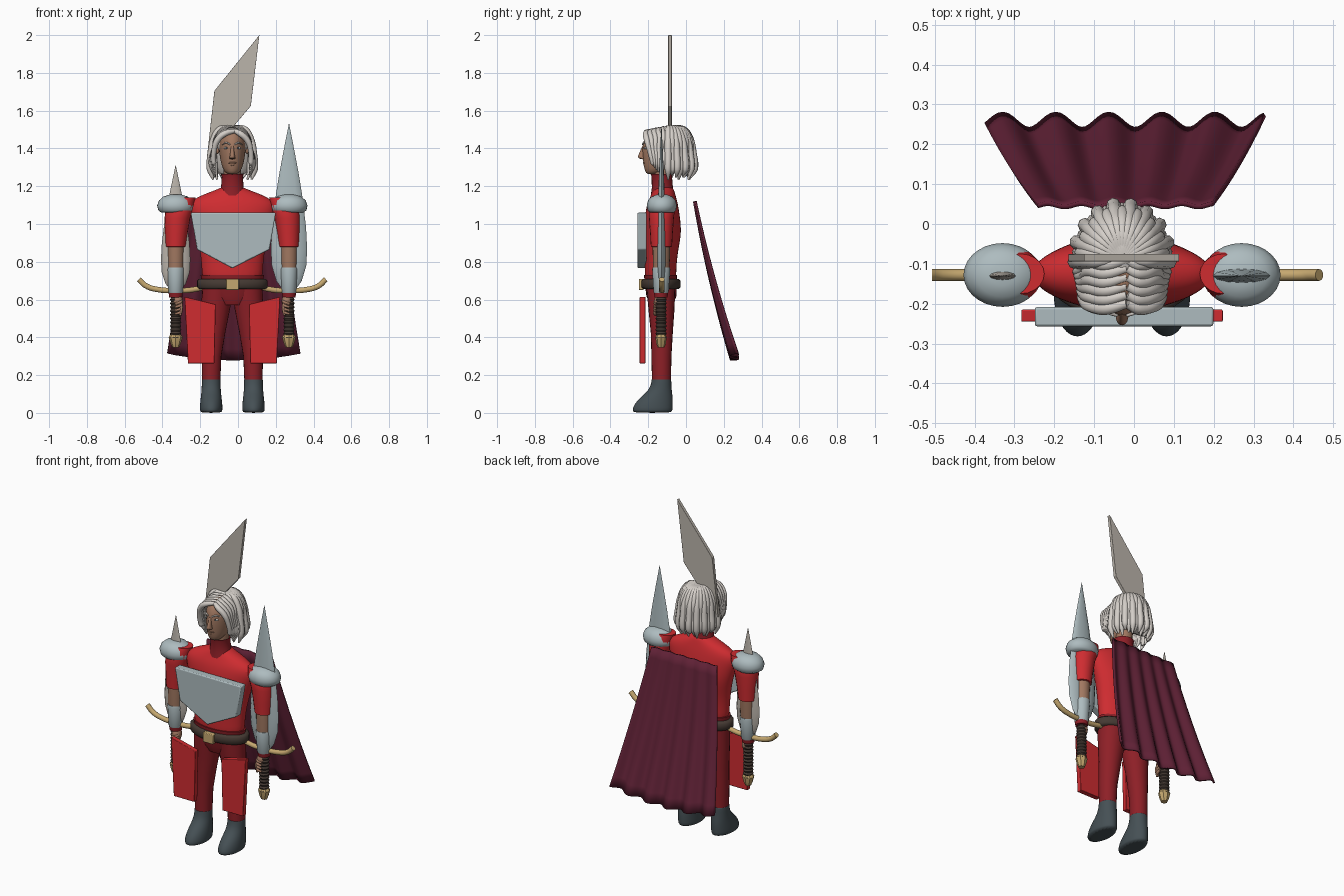
import bpy, bmesh, math
from mathutils import Vector, Matrix

if "Cube" in bpy.data.objects:
    bpy.data.objects.remove(bpy.data.objects["Cube"])

CENTRE = -0.03   # the body stands slightly to its right; parts are placed relative to it
ARM = 0.3


def material(name, *rgb):
    mat = bpy.data.materials.new(name)
    mat.use_nodes = True
    mat.diffuse_color = (*rgb, 1)
    mat.node_tree.nodes["Principled BSDF"].inputs["Base Color"].default_value = (*rgb, 1)
    return mat


red = material("bright red", .62, .025, .03)
dark_red = material("dark red", .27, .014, .02)
steel = material("blue grey steel", .42, .5, .52)
bone = material("warm grey", .5, .46, .41)
skin = material("brown skin", .36, .19, .12)
silver = material("silver hair", .66, .62, .58)
slate = material("dark slate", .06, .08, .09)
gold = material("gold", .56, .39, .16)
brown = material("dark brown", .06, .042, .033)
wine = material("wine", .115, .015, .036)


def finish(name, bm, mat, subdivide=0, angle=40):
    bmesh.ops.recalc_face_normals(bm, faces=bm.faces)
    mesh = bpy.data.meshes.new(name)
    bm.to_mesh(mesh)
    bm.free()
    mesh.materials.append(mat)
    for face in mesh.polygons:
        face.use_smooth = True
    mesh.set_sharp_from_angle(angle=math.radians(angle))
    obj = bpy.data.objects.new(name, mesh)
    bpy.context.collection.objects.link(obj)
    obj.location.x = CENTRE
    if subdivide:
        obj.modifiers.new("Smooth", "SUBSURF").levels = subdivide
        obj.modifiers["Smooth"].render_levels = subdivide
    return obj


def loft(name, mat, rings, sides=16, subdivide=0, angle=50):
    """Stack elliptical rings given as (z, x, y, x radius, y radius)."""
    bm = bmesh.new()
    loops = []
    for z, x, y, rx, ry in rings:
        turns = [math.tau * i / sides for i in range(sides)]
        loops.append([bm.verts.new((x + rx * math.cos(t), y + ry * math.sin(t), z)) for t in turns])
    for low, high in zip(loops, loops[1:]):
        for i in range(sides):
            j = (i + 1) % sides
            bm.faces.new((low[i], low[j], high[j], high[i]))
    bm.faces.new(loops[0])
    bm.faces.new(loops[-1])
    return finish(name, bm, mat, subdivide, angle)


def ball(name, mat, centre, radii, tilt=0):
    bm = bmesh.new()
    place = Matrix.Translation(centre) @ Matrix.Rotation(tilt, 4, "X") @ Matrix.Diagonal((*radii, 1))
    bmesh.ops.create_uvsphere(bm, u_segments=20, v_segments=12, radius=1, matrix=place)
    return finish(name, bm, mat)


def plate(name, mat, outline, front, back, bevel=0.004):
    """Extrude an (x, z) outline between two depths."""
    bm = bmesh.new()
    face = bm.faces.new([bm.verts.new((x, front, z)) for x, z in outline])
    made = bmesh.ops.extrude_face_region(bm, geom=[face])["geom"]
    verts = [v for v in made if isinstance(v, bmesh.types.BMVert)]
    bmesh.ops.translate(bm, vec=(0, back - front, 0), verts=verts)
    obj = finish(name, bm, mat, angle=20)
    mod = obj.modifiers.new("Bevel", "BEVEL")
    mod.width, mod.segments = bevel, 2
    return obj


def tube(name, mat, paths, radius, tapers=(1,), resolution=3):
    """Smooth round curves through each path; tapers scale the radius along it."""
    curve = bpy.data.curves.new(name, "CURVE")
    curve.dimensions = "3D"
    curve.bevel_depth, curve.bevel_resolution = radius, resolution
    curve.resolution_u, curve.use_fill_caps = 6, True
    for path in paths:
        spline = curve.splines.new("BEZIER")
        spline.bezier_points.add(len(path) - 1)
        for i, (point, co) in enumerate(zip(spline.bezier_points, path)):
            point.co = co
            point.radius = tapers[min(i, len(tapers) - 1)]
            point.handle_left_type = point.handle_right_type = "AUTO"
    curve.materials.append(mat)
    obj = bpy.data.objects.new(name, curve)
    bpy.context.collection.objects.link(obj)
    obj.location.x = CENTRE


# Torso, collar and pelvis
loft("shirt", red, [(.67, 0, -.135, .16, .085), (.76, 0, -.135, .162, .083),
     (.86, 0, -.132, .172, .09), (.95, 0, -.122, .192, .1), (1.04, 0, -.125, .22, .094),
     (1.11, 0, -.125, .235, .082), (1.15, 0, -.12, .175, .066), (1.18, 0, -.118, .085, .055),
     (1.2, 0, -.118, .05, .045)], 24, 2)
loft("collar", dark_red, [(1.15, 0, -.125, .075, .062), (1.19, 0, -.125, .06, .056),
     (1.25, 0, -.128, .056, .054), (1.265, 0, -.128, .06, .058), (1.25, 0, -.128, .045, .045)], 24)
loft("pelvis", dark_red, [(.57, 0, -.13, .08, .06), (.62, 0, -.13, .15, .08), (.73, 0, -.135, .168, .088)], 24)

# Belt and buckle
loft("belt", brown, [(.655, 0, -.133, .176, .094), (.665, 0, -.133, .187, .104),
     (.7, 0, -.133, .187, .104), (.71, 0, -.133, .176, .094)], 32)
plate("belt_buckle", gold, [(-.034, .65), (.034, .65), (.034, .71), (-.034, .71)], -.25, -.225)

# Breastplate and crest
plate("breastplate", steel, [(-.22, 1.06), (.23, 1.06), (.197, .865), (0, .765), (-.187, .865)], -.257, -.208, .006)
plate("crest", bone, [(-.135, 1.35), (-.095, 1.705), (.143, 2), (.098, 1.625)], -.094, -.075, .001)

for s, side in ((1, "left"), (-1, "right")):
    # Leg, boot and hip panel
    loft(side + "_trouser_leg", dark_red, [(.16, s * .112, -.13, .048, .05), (.3, s * .11, -.13, .052, .053),
         (.42, s * .1, -.128, .062, .058), (.55, s * .088, -.13, .076, .069),
         (.66, s * .08, -.133, .08, .076)], 20)
    loft(side + "_boot", slate, [(0, s * .112, -.178, .056, .104), (.012, s * .112, -.178, .061, .108),
         (.045, s * .112, -.173, .06, .104), (.08, s * .112, -.157, .056, .088),
         (.115, s * .112, -.138, .052, .064), (.15, s * .112, -.131, .05, .054),
         (.18, s * .112, -.13, .051, .053), (.183, s * .112, -.13, .045, .047)], 20, 1)
    plate(side + "_hip_panel", red, [(s * x, z) for x, z in
          ((.088, .575), (.253, .615), (.235, .262), (.095, .262))], -.245, -.215, .003)

    # Arm
    x = s * ARM
    loft(side + "_sleeve", red, [(.878, x, -.13, .045, .046), (.88, x, -.13, .054, .056),
         (.95, x * .99, -.13, .06, .06), (1.03, x * .97, -.13, .068, .066),
         (1.1, x * .92, -.128, .075, .07), (1.14, x * .85, -.125, .06, .05)], 20)
    loft(side + "_forearm", skin, [(.62, x, -.132, .032, .032), (.77, x, -.131, .043, .044),
         (.9, x, -.13, .046, .047)], 20)
    loft(side + "_bracer", steel, [(.632, x, -.132, .035, .036), (.64, x, -.132, .039, .04),
         (.76, x, -.131, .046, .048), (.77, x, -.131, .044, .046)], 20)
    loft(side + "_cuff", dark_red, [(.612, x, -.132, .035, .034), (.635, x, -.132, .037, .037)], 20)
    loft(side + "_pauldron", steel, [(1.06, x, -.128, .075, .062), (1.072, x, -.128, .092, .075),
         (1.098, x, -.128, .098, .08), (1.125, x, -.128, .088, .073), (1.145, x, -.128, .065, .055),
         (1.156, x, -.128, .03, .026)], 28)

    # Hand wrapped around the grip
    ball(side + "_palm", skin, (x - s * .012, -.137, .59), (.027, .032, .037))
    fingers = [[(x - s * .028, -.135, z), (x - s * .024, -.163, z - .012), (x + s * .004, -.165, z - .02)]
               for z in (.598, .58, .562, .544)]
    fingers.append([(x - s * .02, -.15, .6), (x - s * .03, -.163, .56), (x - s * .024, -.165, .515)])
    tube(side + "_fingers", skin, fingers, .0085, (1, 1, .7))

    # Sword carried point upwards
    ridges = [(.4 + .01 * i, x, -.132, .03 - .006 * (i % 2), .03 - .006 * (i % 2)) for i in range(22)]
    loft(side + "_sword_grip", brown, ridges, 12)
    loft(side + "_sword_pommel", gold, [(.347, x, -.132, .018, .018), (.365, x, -.132, .026, .025),
         (.4, x, -.132, .037, .03), (.418, x, -.132, .026, .024)], 8, angle=20)
    guard = [(x + d * .195, -.128, z) for d, z in ((-1, .707), (-.8, .672), (-.45, .652),
             (0, .648), (.45, .652), (.8, .672), (1, .707))]
    tube(side + "_sword_guard", gold, [guard], .015)

# Lens-shaped blades, the left one longer
for side, s, mat, tip, width in (("left", 1, steel, 1.53, .096), ("right", -1, bone, 1.31, .078)):
    shape = ((0, .3), (.06, .7), (.15, .95), (.25, 1), (.38, .94), (.55, .76), (.7, .54), (.85, .28), (1, .01))
    loft(side + "_sword_blade", mat, [(.645 + (tip - .645) * t, s * ARM, -.13, width * w, .024 * w)
         for t, w in shape], 12)

# Cape with folds that deepen towards the hem
bm = bmesh.new()
COLS, ROWS = 64, 14
grid = []
for r in range(ROWS + 1):
    v = r / ROWS
    row = []
    for c in range(COLS + 1):
        u = c / COLS
        fold = (.004 + .015 * v) * math.cos(math.tau * 5.25 * (u - .06))
        hem = .28 + .035 * (2 * u - 1) ** 2
        row.append(bm.verts.new((.008 + (u - .5) * (.44 + .26 * v),
                                 .047 + .21 * (.75 * v + .25 * v * v) + fold, 1.12 + (hem - 1.12) * v)))
    grid.append(row)
for a, b in zip(grid, grid[1:]):
    for c in range(COLS):
        bm.faces.new((a[c], a[c + 1], b[c + 1], b[c]))
cape = finish("cape", bm, wine, angle=60)
solid = cape.modifiers.new("Thickness", "SOLIDIFY")
solid.thickness, solid.offset = .012, 0

# Head and face
loft("head", skin, [(1.262, 0, -.18, .022, .026), (1.278, 0, -.165, .043, .052), (1.31, 0, -.145, .058, .08),
     (1.36, 0, -.128, .068, .103), (1.41, 0, -.118, .073, .115), (1.46, 0, -.112, .07, .11),
     (1.5, 0, -.108, .05, .08), (1.512, 0, -.105, .02, .04)], 24, 1)
loft("neck", skin, [(1.22, 0, -.125, .045, .045), (1.33, 0, -.122, .047, .05)], 20)
loft("nose", skin, [(1.342, 0, -.222, .014, .012), (1.348, 0, -.233, .018, .022), (1.358, 0, -.236, .014, .021),
     (1.39, 0, -.228, .009, .013), (1.42, 0, -.222, .009, .008)], 12, 1)
ball("upper_lip", skin, (0, -.217, 1.324), (.022, .012, .006))
ball("lower_lip", skin, (0, -.213, 1.312), (.018, .012, .007))
for s, side in ((1, "left"), (-1, "right")):
    ball(side + "_eye", silver, (s * .031, -.212, 1.402), (.014, .01, .007))
    ball(side + "_pupil", slate, (s * .031, -.219, 1.402), (.006, .005, .006))
    ball(side + "_ear", skin, (s * .078, -.092, 1.405), (.012, .02, .036), -.35)
    tube(side + "_eyebrow", silver, [[(s * .012, -.23, 1.421), (s * .032, -.222, 1.43), (s * .053, -.198, 1.42)]],
         .005, (.7, 1, .4))

# Hair: a cap, a full back and rows of tapered locks
ball("hair_cap", silver, (0, -.085, 1.435), (.086, .115, .083), .35)
loft("hair_back", silver, [(1.25, 0, .0, .085, .03), (1.33, 0, -.015, .1, .05), (1.42, 0, -.03, .095, .068),
     (1.49, 0, -.05, .07, .06)], 24, 1)
locks = []
for i in range(19):
    a = math.radians(-92 + i * 184 / 18)
    wobble = .006 * (-1) ** i
    drop = 1.235 + .02 * (i % 3) * .6
    locks.append([Vector((r * .86 * math.sin(a), -.09 + r * math.cos(a), z)) for r, z in
                  ((.015, 1.512), (.075, 1.502), (.112, 1.45), (.125 + wobble, 1.37),
                   (.131 + wobble, 1.29), (.112 + wobble, drop))])
tube("back_locks", silver, locks, .019, (.5, .9, 1, 1, .95, .25), 2)

fringe = []
for s in (1, -1):
    for i in range(6):
        y = -.09 - .022 * i
        low = 1.25 + .012 * i
        fringe.append([(.012, y, 1.508 - .003 * i), (s * .042, y - .012, 1.503 - .005 * i),
                       (s * .078, y - .006, 1.465 - .004 * i), (s * .095, y * .75 - .045, 1.4),
                       (s * (.112 - .003 * i), y * .5 - .075, 1.32), (s * .092, y * .4 - .095, low)])
tube("fringe_locks", silver, fringe, .0165, (.7, 1, 1, .85, .8, .2), 2)
